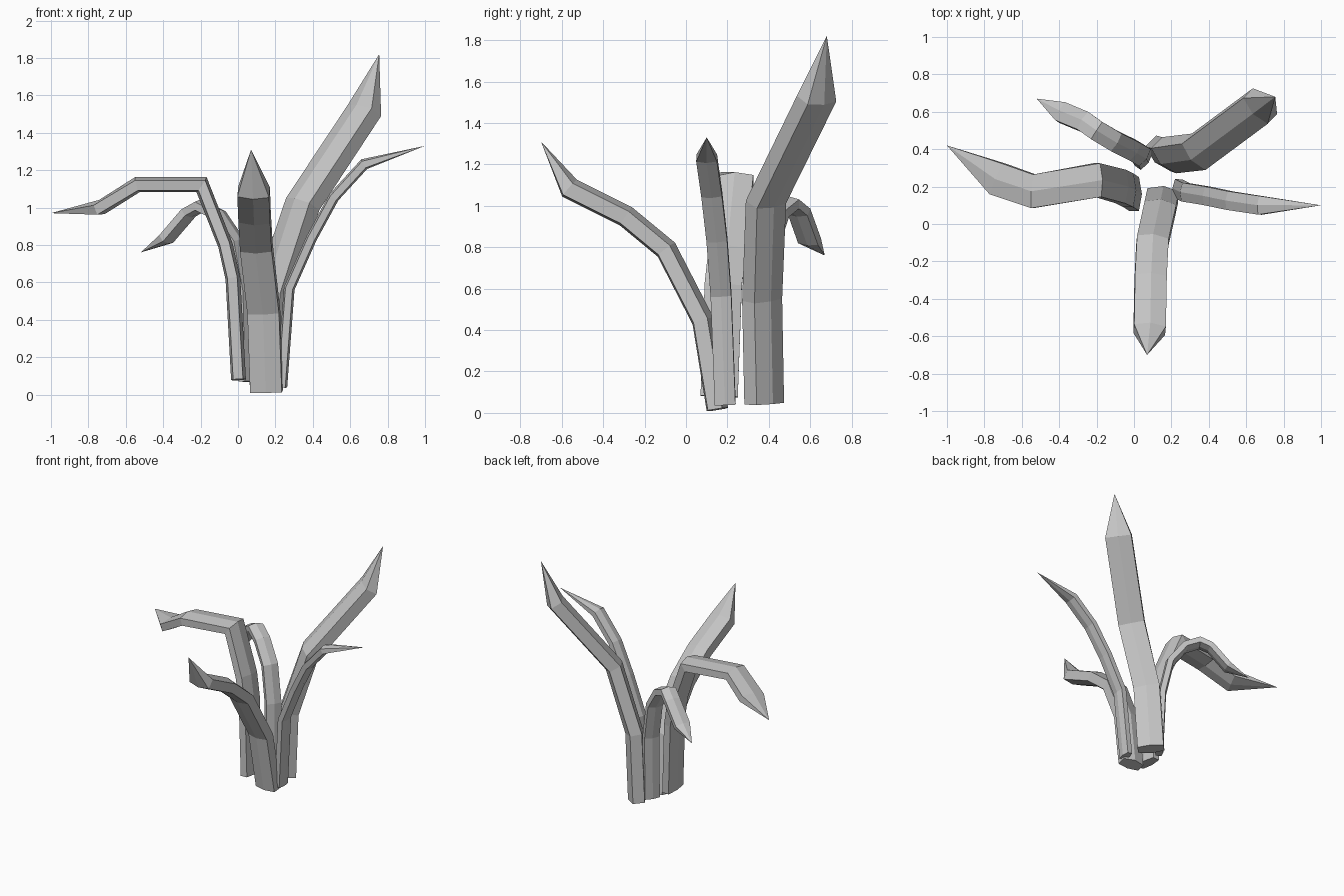
import bpy, bmesh
from mathutils import Vector

cube = bpy.data.objects.get("Cube")
if cube:
    bpy.data.objects.remove(cube, do_unlink=True)

grey = bpy.data.materials.new("pale_grey")
grey.use_nodes = True
COLOUR = (0.55, 0.55, 0.55, 1)
grey.diffuse_color = COLOUR
grey.node_tree.nodes["Principled BSDF"].inputs["Base Color"].default_value = COLOUR


def leaf(name, width, heading, path, keel=0.42, ridge=0.2):
    """Sweep a flattened hexagon along the path; the last point is the tip."""
    pts = [Vector(p) for p in path]
    across = Vector((heading[0], heading[1], 0)).normalized().cross(Vector((0, 0, 1)))
    thick = keel + ridge
    top, low = ridge - thick * 0.2, -keel + thick * 0.14
    section = ((0.5, low), (0.5, top), (0, ridge),
               (-0.5, top), (-0.5, low), (0, -keel))
    count = len(section)
    bm = bmesh.new()
    rings = []
    for i, p in enumerate(pts[:-1]):
        ahead = (pts[i + 1] - p).normalized()
        behind = (p - pts[i - 1]).normalized() if i else ahead
        tangent = (ahead + behind).normalized()
        side = (across - tangent * across.dot(tangent)).normalized()
        up = side.cross(tangent) / max(0.75, tangent.dot(ahead))
        rings.append([bm.verts.new(p + (side * s + up * u) * width) for s, u in section])
    for a, b in zip(rings, rings[1:]):
        for k in range(count):
            n = (k + 1) % count
            bm.faces.new((a[k], a[n], b[n], b[k]))
    tip = bm.verts.new(pts[-1])
    for k in range(count):
        bm.faces.new((rings[-1][k], rings[-1][(k + 1) % count], tip))
    bm.faces.new(rings[0])
    bmesh.ops.recalc_face_normals(bm, faces=bm.faces[:])
    mesh = bpy.data.meshes.new(name)
    bm.to_mesh(mesh)
    bm.free()
    mesh.materials.append(grey)
    bpy.context.collection.objects.link(bpy.data.objects.new(name, mesh))


# Leaf leaning forward, rolled slightly to its right
leaf("front_leaf", 0.17, (-0.1, -1), [
    (0.155, 0.17, 0.02), (0.14, 0.1, 0.45), (0.1, -0.08, 0.8),
    (0.09, -0.28, 0.965), (0.085, -0.55, 1.1), (0.07, -0.7, 1.31)])

# Tall broad leaf at the back left
leaf("tall_back_leaf", 0.19, (0.7, 0.72), [
    (0.14, 0.36, 0.045), (0.17, 0.35, 0.55), (0.33, 0.37, 1.03),
    (0.66, 0.615, 1.53), (0.755, 0.68, 1.82)], keel=0.44, ridge=0.22)

# Slender leaf on the left
leaf("slender_left_leaf", 0.1, (1, -0.05), [
    (0.225, 0.19, 0.04), (0.265, 0.17, 0.57), (0.385, 0.15, 0.84),
    (0.505, 0.125, 1.06), (0.67, 0.1, 1.24), (1.0, 0.1, 1.33)], keel=0.38)

# Broad leaf bent over on the right
leaf("bent_right_leaf", 0.18, (-1, 0), [
    (0.01, 0.16, 0.08), (-0.02, 0.18, 0.62), (-0.06, 0.2, 0.8),
    (-0.19, 0.235, 1.13), (-0.54, 0.175, 1.13), (-0.73, 0.24, 1.01),
    (-1.0, 0.42, 0.97)], keel=0.26, ridge=0.18)

# Small drooping leaf at the back right
leaf("drooping_back_leaf", 0.11, (-0.8, 0.55), [
    (0.06, 0.34, 0.07), (0.05, 0.36, 0.55), (0.0, 0.39, 0.82),
    (-0.1, 0.44, 0.97), (-0.2, 0.5, 1.02), (-0.27, 0.55, 0.98),
    (-0.39, 0.6, 0.84), (-0.52, 0.67, 0.76)], keel=0.36)
